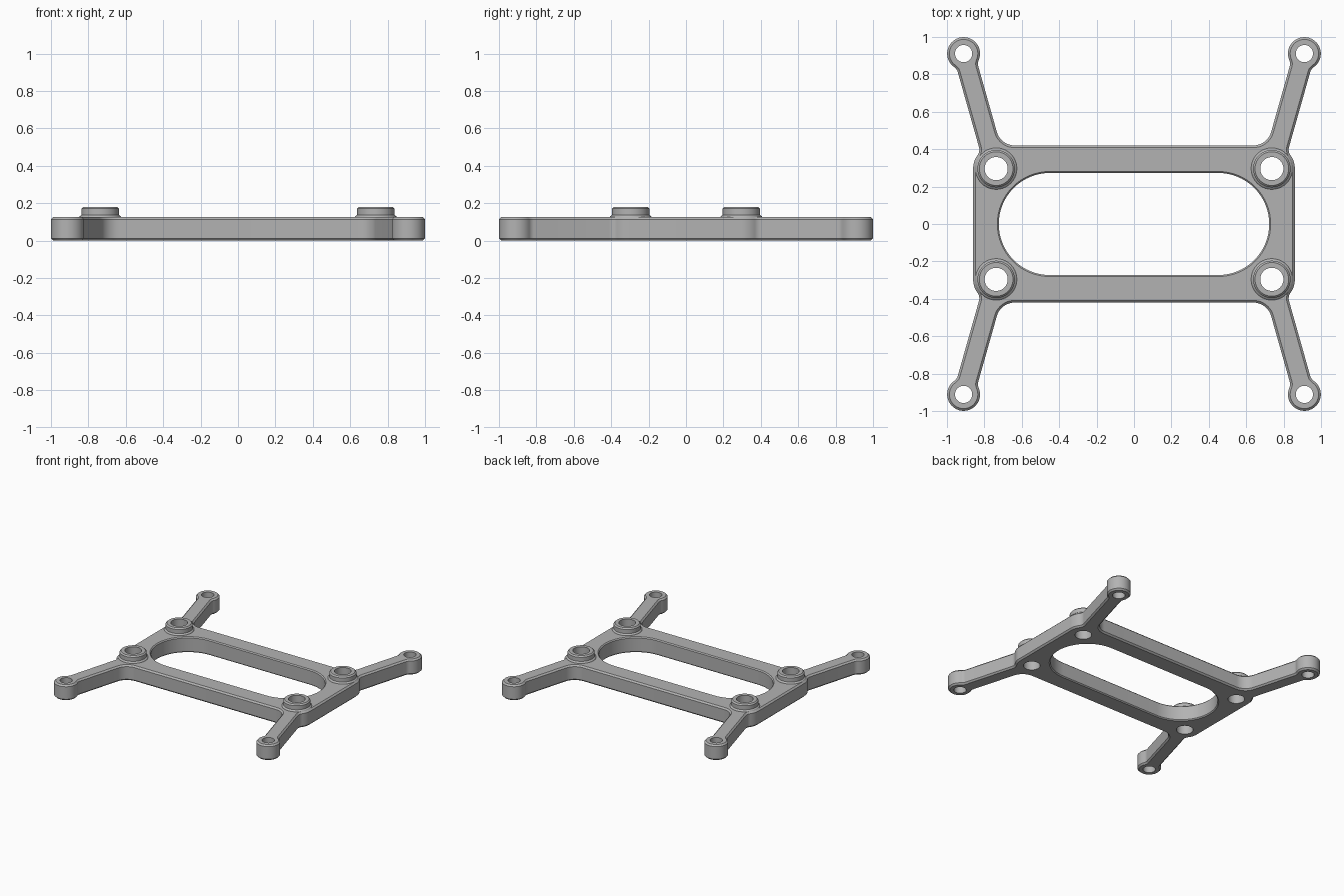
import bpy, bmesh, math
from mathutils import Vector

if "Cube" in bpy.data.objects:
    bpy.data.objects.remove(bpy.data.objects["Cube"])

THICK, CHAMFER = 0.126, 0.012
BOSS, BOSS_R, BORE = Vector((0.737, 0.296)), 0.123, 0.062
TIP, TIP_R, TIP_BORE = Vector((0.911, 0.911)), 0.088, 0.046
ARM_W = 0.057                      # half width of an arm
BODY_Y, TAU = 0.42, 2 * math.pi

grey = bpy.data.materials.new("grey_metal")
grey.diffuse_color = (0.45, 0.45, 0.45, 1)
grey.use_nodes = True
grey.node_tree.nodes["Principled BSDF"].inputs["Base Color"].default_value = grey.diffuse_color


def arc(c, r, a0, sweep, n):
    return [Vector((c[0] + r * math.cos(a0 + sweep * i / n),
                    c[1] + r * math.sin(a0 + sweep * i / n))) for i in range(n + 1)]


def angle(v):
    return math.atan2(v.y, v.x)


def short_arc(c, r, p, q, n):
    """Shorter arc about c, from the direction of p to the direction of q."""
    a0, a1 = angle(p - c), angle(q - c)
    return arc(c, r, a0, (a1 - a0 + math.pi) % TAU - math.pi, n)


def fillet_centre(c, big_r, r, along, side):
    """Centre of a fillet joining a circle at c to an arm edge."""
    t = math.sqrt((big_r + r) ** 2 - (ARM_W + r) ** 2)
    return c + along * t + side * (ARM_W + r)


def quarter_outline():
    u = (TIP - BOSS).normalized()
    n = Vector((u.y, -u.x))
    pts = []
    # rounded body corner, then the hollow into the arm
    f = fillet_centre(BOSS, BOSS_R, 0.05, u, n)
    pts += arc(BOSS, BOSS_R, 0, angle(f - BOSS), 8)
    pts += short_arc(f, 0.05, BOSS, f - n, 8)[1:]
    # round arm end between its two hollows
    f1 = fillet_centre(TIP, TIP_R, 0.045, -u, n)
    f2 = fillet_centre(TIP, TIP_R, 0.045, -u, -n)
    a0, a1 = angle(f1 - TIP), angle(f2 - TIP)
    pts += short_arc(f1, 0.045, f1 - n, TIP, 6)
    pts += arc(TIP, TIP_R, a0, (a1 - a0) % TAU, 32)[1:]
    pts += short_arc(f2, 0.045, TIP, f2 + n, 6)[1:]
    # wide hollow between the arm and the long body edge
    r = 0.1
    cy = BODY_Y + r
    edge = BOSS - n * (ARM_W + r)
    c = edge + u * ((cy - edge.y) / u.y)
    pts += short_arc(c, r, c + n, c - Vector((0, 1)), 10)
    return pts


def shift(loop, d):
    """Move a counter-clockwise loop outward by d."""
    out = []
    for i, p in enumerate(loop):
        a = (p - loop[i - 1]).normalized()
        b = (loop[(i + 1) % len(loop)] - p).normalized()
        t = (a + b).normalized()
        out.append(p + Vector((t.y, -t.x)) * d)
    return out


def add_wall(bm, loop, levels):
    """Stack rings at (height, outward shift); return the end ring edges."""
    rings = [[bm.verts.new((p.x, p.y, z)) for p in shift(loop, d)] for z, d in levels]
    k = len(loop)
    for lo, hi in zip(rings, rings[1:]):
        for i in range(k):
            j = (i + 1) % k
            bm.faces.new((lo[i], lo[j], hi[j], hi[i]))
    return [[bm.edges.get((r[i], r[(i + 1) % k])) for i in range(k)]
            for r in (rings[0], rings[-1])]


def finish(bm, name):
    bmesh.ops.recalc_face_normals(bm, faces=bm.faces)
    mesh = bpy.data.meshes.new(name)
    bm.to_mesh(mesh)
    bm.free()
    mesh.materials.append(grey)
    ob = bpy.data.objects.new(name, mesh)
    bpy.context.collection.objects.link(ob)
    bpy.ops.object.select_all(action='DESELECT')
    ob.select_set(True)
    bpy.context.view_layer.objects.active = ob
    bpy.ops.object.shade_smooth_by_angle(angle=math.radians(30))


# Frame: mirrored outline with slot, boss bores and arm end bores
q = quarter_outline()
outline = (q + [Vector((-p.x, p.y)) for p in reversed(q)]
           + [-p for p in q] + [Vector((p.x, -p.y)) for p in reversed(q)])
slot = (arc((0.45, 0), 0.273, -math.pi / 2, math.pi, 32)
        + arc((-0.45, 0), 0.273, math.pi / 2, math.pi, 32))


def chamfered(d):
    return [(0, -d), (abs(d), 0), (THICK - abs(d), 0), (THICK, -d)]


signs = [(sx, sy) for sx in (-1, 1) for sy in (-1, 1)]
bm = bmesh.new()
walls = [add_wall(bm, outline, chamfered(CHAMFER)),
         add_wall(bm, slot, chamfered(-0.008))]
for centre, r in ((BOSS, BORE), (TIP, TIP_BORE)):
    for sx, sy in signs:
        hole = arc((sx * centre.x, sy * centre.y), r, 0, TAU, 40)[:-1]
        walls.append(add_wall(bm, hole, [(0, 0), (THICK, 0)]))
for end in (0, 1):
    bmesh.ops.triangle_fill(bm, use_beauty=True, normal=(0, 0, 1),
                            edges=[e for w in walls for e in w[end]])
finish(bm, "frame")

# Raised bosses: flared foot, straight collar, chamfered lip, open bore
PROFILE = [(0.111, THICK), (0.109, 0.131), (0.100, 0.138), (0.100, 0.171),
           (0.090, 0.181), (BORE, 0.181), (BORE, THICK)]
for i, (sx, sy) in enumerate(signs):
    bm = bmesh.new()
    unit = arc((sx * BOSS.x, sy * BOSS.y), BORE, 0, TAU, 40)[:-1]
    add_wall(bm, unit, [(z, r - BORE) for r, z in PROFILE])
    finish(bm, f"boss_{i + 1}")
